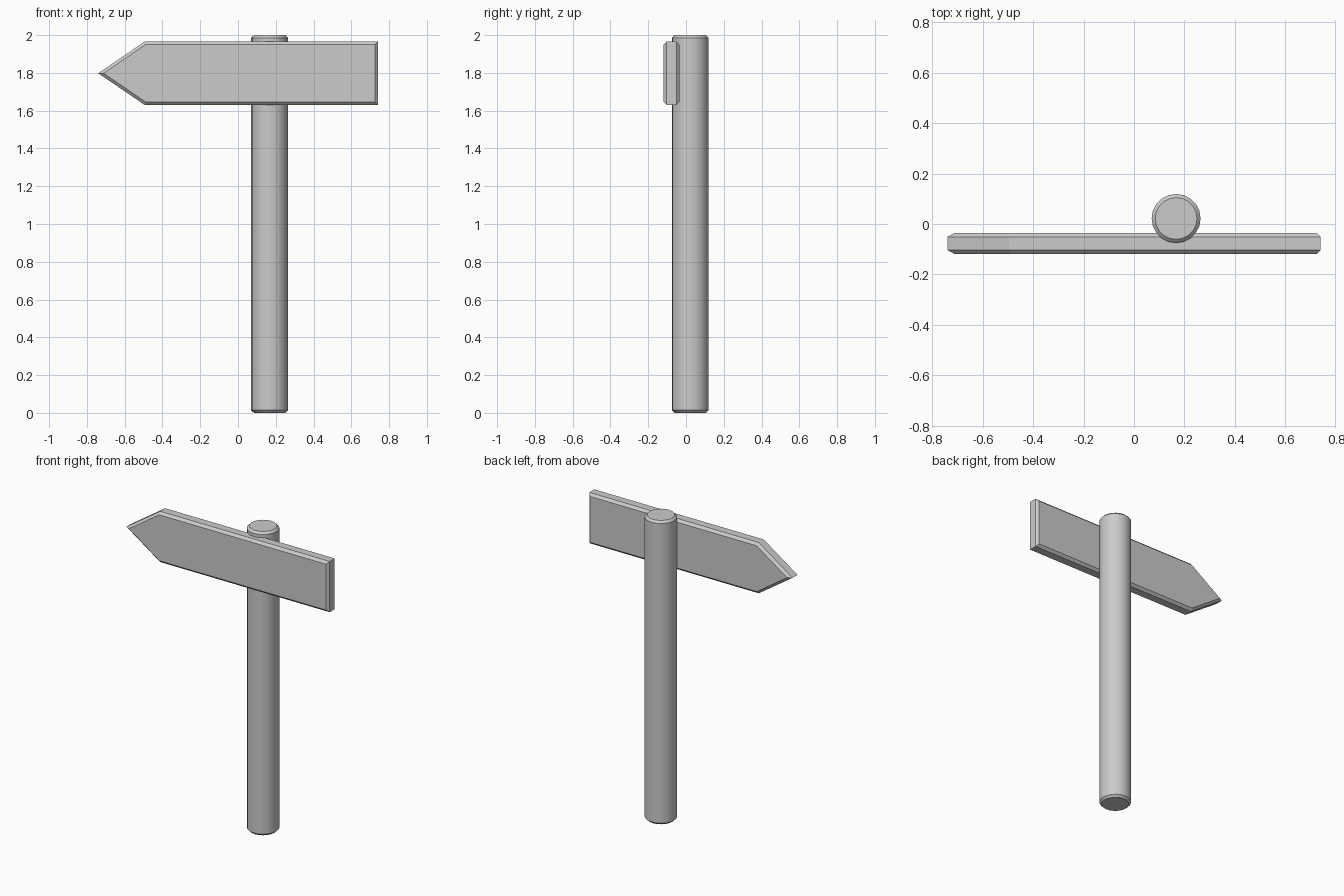
import bpy, bmesh
from math import cos, sin, tau
from mathutils import Matrix, Vector

cube = bpy.data.objects.get("Cube")
if cube:
    bpy.data.objects.remove(cube, do_unlink=True)

# Single plain grey
grey = bpy.data.materials.new("light_grey")
grey.use_nodes = True
colour = (0.6, 0.6, 0.6, 1)
grey.diffuse_color = colour
grey.node_tree.nodes["Principled BSDF"].inputs["Base Color"].default_value = colour


def chamfered_prism(name, outline, depth, chamfer, matrix):
    """Extrude a flat outline along local z and chamfer both end rims."""
    bm = bmesh.new()
    base = bm.faces.new([bm.verts.new((x, y, 0)) for x, y in outline])
    extruded = bmesh.ops.extrude_face_region(bm, geom=[base], use_keep_orig=True)
    top = [v for v in extruded["geom"] if isinstance(v, bmesh.types.BMVert)]
    bmesh.ops.translate(bm, verts=top, vec=(0, 0, depth))
    rims = [e for e in bm.edges if abs(e.verts[0].co.z - e.verts[1].co.z) < depth / 2]
    bmesh.ops.bevel(bm, geom=rims, offset=chamfer, segments=1,
                    affect="EDGES", offset_type="OFFSET")
    bmesh.ops.transform(bm, matrix=matrix, verts=bm.verts)
    bmesh.ops.recalc_face_normals(bm, faces=bm.faces)
    mesh = bpy.data.meshes.new(name)
    bm.to_mesh(mesh)
    bm.free()
    mesh.materials.append(grey)
    obj = bpy.data.objects.new(name, mesh)
    bpy.context.collection.objects.link(obj)
    return obj


# Round post with smooth sides and chamfered ends
SIDES, RADIUS = 20, 0.097
circle = [(RADIUS * cos(tau * i / SIDES), RADIUS * sin(tau * i / SIDES))
          for i in range(SIDES)]
post = chamfered_prism("post", circle, 2.0, 0.014,
                       Matrix.Translation((0.167, 0.022, 0)))
bpy.ops.object.select_all(action="DESELECT")
post.select_set(True)
bpy.context.view_layer.objects.active = post
bpy.ops.object.shade_smooth_by_angle()

# Arrow-shaped board pointing to the right, fixed to the front of the post
HALF_LENGTH, HALF_HEIGHT, SHOULDER = 0.74, 0.167, -0.495
arrow = [(-HALF_LENGTH, 0), (SHOULDER, -HALF_HEIGHT), (HALF_LENGTH, -HALF_HEIGHT),
         (HALF_LENGTH, HALF_HEIGHT), (SHOULDER, HALF_HEIGHT)]
upright = Matrix.Rotation(tau / 4, 4, "X")
chamfered_prism("arrow_board", arrow, 0.084, 0.016,
                Matrix.Translation((0, -0.035, 1.798)) @ upright)
